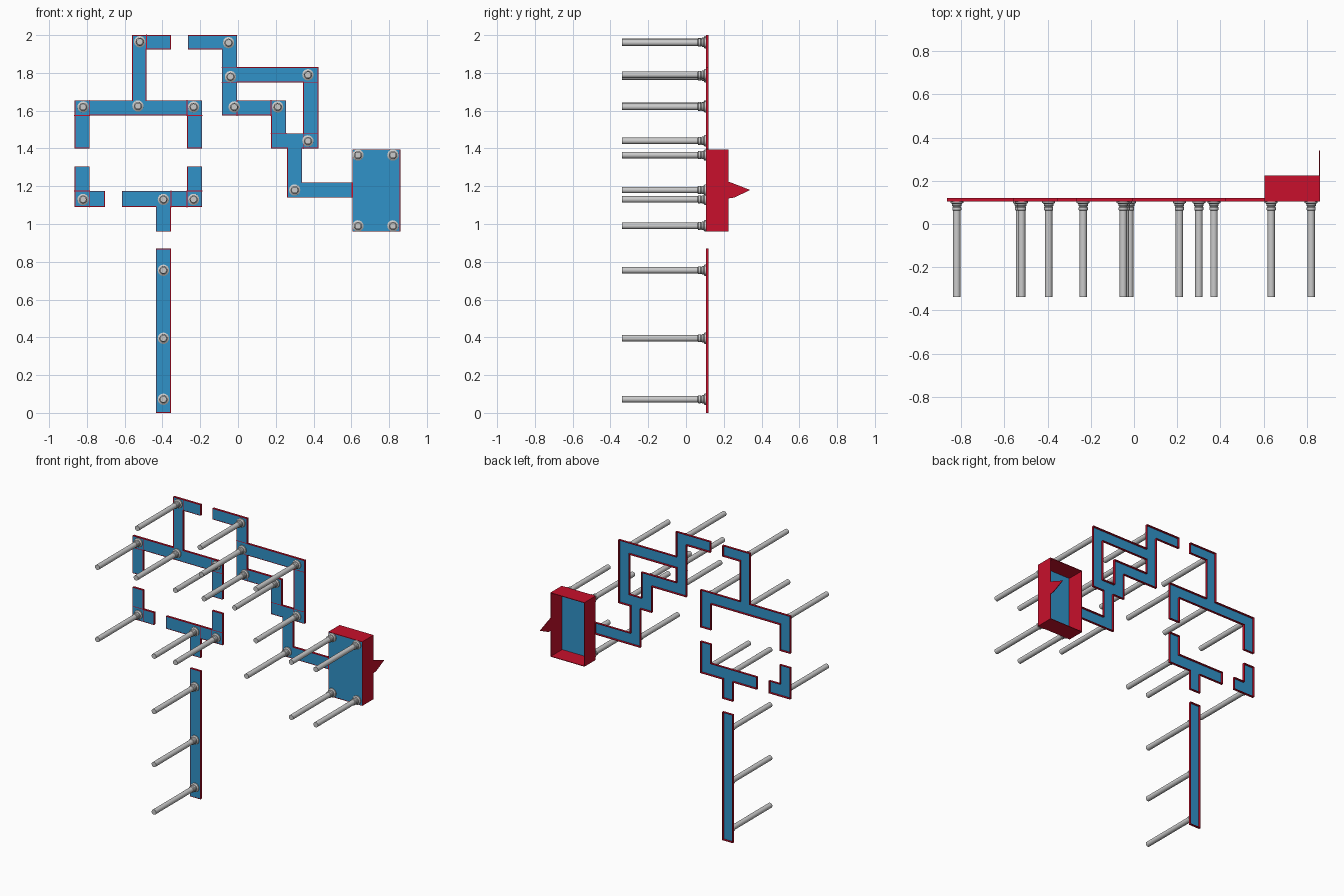
import bpy, bmesh, math
from mathutils import Matrix

if "Cube" in bpy.data.objects:
    bpy.data.objects.remove(bpy.data.objects["Cube"])

FRONT = 0.105


def material(name, rgb):
    m = bpy.data.materials.new(name)
    m.diffuse_color = (*rgb, 1)
    m.use_nodes = True
    m.node_tree.nodes["Principled BSDF"].inputs["Base Color"].default_value = m.diffuse_color
    return m


BLUE = material("blue", (0.03, 0.29, 0.58))
RED = material("red", (0.58, 0.005, 0.025))


def finish(name, bm, mat=None):
    me = bpy.data.meshes.new(name)
    bm.to_mesh(me)
    bm.free()
    if mat:
        me.materials.append(mat)
    ob = bpy.data.objects.new(name, me)
    bpy.context.collection.objects.link(ob)
    return ob


def tray(name, rects, depth=0.015):
    """Union of (x0, x1, z0, z1) rectangles: blue plate in front, red wall round every edge."""
    xs = sorted({v for r in rects for v in r[:2]})
    zs = sorted({v for r in rects for v in r[2:]})

    def filled(i, j):
        if not (0 <= i < len(xs) - 1 and 0 <= j < len(zs) - 1):
            return False
        x, z = (xs[i] + xs[i + 1]) / 2, (zs[j] + zs[j + 1]) / 2
        return any(a < x < b and c < z < d for a, b, c, d in rects)

    plate, rim = bmesh.new(), bmesh.new()
    for i in range(len(xs) - 1):
        for j in range(len(zs) - 1):
            if not filled(i, j):
                continue
            c = [(xs[i], zs[j]), (xs[i + 1], zs[j]), (xs[i + 1], zs[j + 1]), (xs[i], zs[j + 1])]
            plate.faces.new([plate.verts.new((x, FRONT + 0.0008, z)) for x, z in c])
            for k, (di, dj) in enumerate([(0, -1), (1, 0), (0, 1), (-1, 0)]):
                if filled(i + di, j + dj):
                    continue
                a, b = c[k], c[(k + 1) % 4]
                pts = [(a, FRONT), (a, FRONT + depth), (b, FRONT + depth), (b, FRONT)]
                rim.faces.new([rim.verts.new((p[0], y, p[1])) for p, y in pts])
    for bm in (plate, rim):
        bmesh.ops.remove_doubles(bm, verts=bm.verts, dist=1e-5)
    finish(name + "_plate", plate, BLUE)
    wall = finish(name + "_rim", rim, RED)
    mod = wall.modifiers.new("thickness", 'SOLIDIFY')
    mod.thickness, mod.offset, mod.use_even_offset = 0.004, -1, True


# Channel-shaped pipe sections
tray("lower_post", [(-.435, -.355, 0, .87)])
tray("upper_left_branch", [(-.56, -.355, 1.925, 2), (-.56, -.485, 1.575, 2),
                           (-.865, -.19, 1.575, 1.655),
                           (-.865, -.785, 1.4, 1.655), (-.27, -.19, 1.4, 1.655)])
tray("left_corner", [(-.865, -.785, 1.09, 1.305), (-.865, -.705, 1.09, 1.175)])
tray("tee_junction", [(-.615, -.19, 1.09, 1.175), (-.27, -.19, 1.09, 1.305),
                      (-.435, -.355, .96, 1.175)])
tray("right_branch", [(-.265, -.005, 1.925, 2), (-.085, -.005, 1.575, 2),
                      (-.085, .425, 1.75, 1.83), (.345, .425, 1.4, 1.83),
                      (-.085, .255, 1.575, 1.655), (.175, .255, 1.4, 1.655),
                      (.175, .425, 1.4, 1.48), (.26, .34, 1.14, 1.48),
                      (.26, .605, 1.14, 1.22)])
# Deep open box
tray("end_box", [(.605, .86, .96, 1.395)], 0.12)

# Red joint lines on the front faces (x0, z0, x1, z1)
seams = [(-.785, 1.575, -.785, 1.655), (-.27, 1.575, -.27, 1.655), (-.485, 1.925, -.485, 2),
         (-.865, 1.575, -.785, 1.575), (-.27, 1.575, -.19, 1.575),
         (-.27, 1.175, -.19, 1.175), (-.27, 1.09, -.27, 1.175), (-.355, 1.09, -.355, 1.175),
         (-.865, 1.175, -.785, 1.175), (-.785, 1.09, -.785, 1.175),
         (-.085, 1.83, -.005, 1.83), (-.085, 1.75, -.005, 1.75), (-.005, 1.575, -.005, 1.655),
         (.345, 1.75, .425, 1.75), (.175, 1.575, .175, 1.655), (.175, 1.48, .255, 1.48),
         (.345, 1.48, .425, 1.48), (.345, 1.4, .345, 1.48)]
bm = bmesh.new()
w = 0.002
for x0, z0, x1, z1 in seams:
    c = [(x0 - w, z0 - w), (x1 + w, z0 - w), (x1 + w, z1 + w), (x0 - w, z1 + w)]
    bm.faces.new([bm.verts.new((x, FRONT, z)) for x, z in c])
finish("joint_lines", bm, RED)

# Pointed fin on the box side
bm = bmesh.new()
fin = [(.22, 1.225), (.25, 1.215), (.34, 1.18), (.255, 1.14), (.22, 1.135)]
face = bm.faces.new([bm.verts.new((.86, y, z)) for y, z in fin])
ext = bmesh.ops.extrude_face_region(bm, geom=[face])["geom"]
bmesh.ops.translate(bm, vec=(-.004, 0, 0), verts=[v for v in ext if isinstance(v, bmesh.types.BMVert)])
bmesh.ops.recalc_face_normals(bm, faces=bm.faces)
finish("side_fin", bm, RED)

# Mounting pins: one turned profile (radius, y) shared by all
profile = [(0, -.338), (.017, -.338), (.017, .062), (.021, .065), (.021, .077), (.018, .08),
           (.022, .085), (.022, .093), (.03, .098), (.03, FRONT), (0, FRONT)]
bm = bmesh.new()
vs = [bm.verts.new((r, y, 0)) for r, y in profile]
es = [bm.edges.new(p) for p in zip(vs, vs[1:])]
bmesh.ops.spin(bm, geom=vs + es, cent=(0, 0, 0), axis=(0, 1, 0), angle=math.tau, steps=24)
bmesh.ops.remove_doubles(bm, verts=bm.verts, dist=1e-5)
bmesh.ops.recalc_face_normals(bm, faces=bm.faces)
for f in bm.faces:
    f.smooth = True
first = finish("mounting_pin", bm)
first.data.set_sharp_from_angle(angle=math.radians(30))

pins = [(-.52, 1.965), (-.05, 1.96), (.37, 1.79), (-.04, 1.78), (-.82, 1.62), (-.53, 1.625),
        (-.235, 1.62), (-.02, 1.62), (.21, 1.62), (.37, 1.44), (.635, 1.365), (.82, 1.365),
        (.635, .99), (.82, .99), (.3, 1.18), (-.82, 1.13), (-.395, 1.13), (-.235, 1.13),
        (-.395, .755), (-.395, .395), (-.395, .072)]
for i, (x, z) in enumerate(pins):
    ob = first
    if i:
        ob = bpy.data.objects.new("mounting_pin", first.data)
        bpy.context.collection.objects.link(ob)
    ob.location = (x, 0, z)
